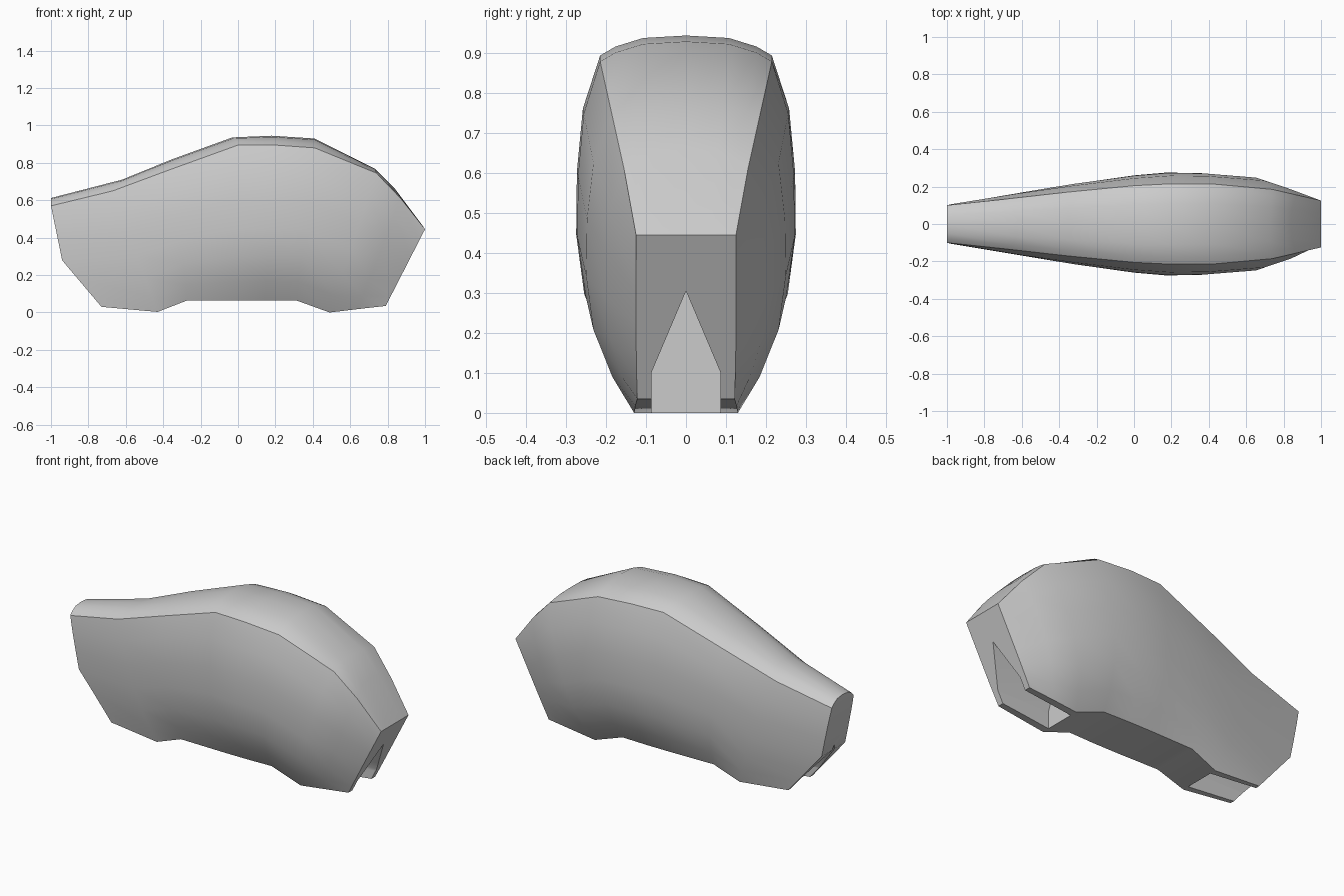
import bpy, bmesh, math

if "Cube" in bpy.data.objects:
    bpy.data.objects.remove(bpy.data.objects["Cube"])

# Stations along the body:
# bottom (x, z), shoulder crease (x, z), crown (x, z), half widths: bottom, widest, crease
STATIONS = [
    ((-.73, .03), (-1.0, .57), (-1.0, .612), (.112, .107, .10)),
    ((-.43, .003), (-.67, .65), (-.62, .71), (.125, .172, .135)),
    ((-.27, .065), (-.36, .765), (-.35, .82), (.135, .215, .17)),
    ((0.0, .065), (0.0, .895), (-.03, .936), (.14, .260, .205)),
    ((.15, .065), (.20, .895), (.18, .945), (.14, .275, .215)),
    ((.31, .065), (.41, .88), (.41, .93), (.135, .272, .215)),
    ((.49, 0.0), (.74, .745), (.73, .77), (.13, .25, .185)),
    ((.64, .018), (.87, .61), (.84, .66), (.127, .20, .155)),
    ((.79, .035), (1.0, .445), (.99, .46), (.122, .125, .125)),
]
# Side profile: height fraction and bulge weight
SIDE = [(0, 0), (.12, .45), (.28, .85), (.46, 1), (.65, .97), (.84, .72), (1, 0)]
CROWN = (.82, .5)


def lerp(a, b, t):
    return a + (b - a) * t


def half_ring(index):
    """Points from the bottom edge up to the crown for one half."""
    (bx, bz), (cx, cz), (tx, tz), (yb, ym, yc) = STATIONS[index]
    pts = []
    for t, w in SIDE:
        x = lerp(bx, cx, t)
        if index == 0:  # kneed nose outline
            x = lerp(bx, -.94, t / .46) if t <= .46 else lerp(-.94, cx, (t - .46) / .54)
        y = lerp(yb if t <= .46 else yc, ym, w)
        pts.append((x, y, lerp(bz, cz, t)))
    for u in CROWN:
        f = 1 - u ** 3
        pts.append((lerp(cx, tx, f), yc * u, lerp(cz, tz, f)))
    pts.append((tx, 0, tz))
    return pts


def finish(bm, name):
    bmesh.ops.recalc_face_normals(bm, faces=bm.faces)
    mesh = bpy.data.meshes.new(name)
    bm.to_mesh(mesh)
    bm.free()
    ob = bpy.data.objects.new(name, mesh)
    bpy.context.collection.objects.link(ob)
    return ob


# Lofted shell with flat ends and underside
bm = bmesh.new()
rings = []
for i in range(len(STATIONS)):
    half = half_ring(i)
    full = half + [(x, -y, z) for x, y, z in reversed(half[:-1])]
    rings.append([bm.verts.new(p) for p in full])
n = len(rings[0])
for a, b in zip(rings, rings[1:]):
    for j in range(n):
        k = (j + 1) % n
        bm.faces.new((a[j], a[k], b[k], b[j]))
for r in (rings[0], rings[-1]):
    for j in range(n // 2):
        quad = [r[j], r[j + 1], r[n - 2 - j], r[n - 1 - j]]
        bm.faces.new(list(dict.fromkeys(quad)))
body = finish(bm, "body_shell")


def pocket_cutter(name, x0, x1):
    """Pentagonal prism along x for an end pocket."""
    outline = [(-.087, -.1), (.087, -.1), (.087, .1), (0, .305), (-.087, .1)]
    b = bmesh.new()
    face = b.faces.new([b.verts.new((x0, y, z)) for y, z in outline])
    ext = bmesh.ops.extrude_face_region(b, geom=[face])
    bmesh.ops.translate(b, vec=(x1 - x0, 0, 0),
                        verts=[v for v in ext["geom"] if isinstance(v, bmesh.types.BMVert)])
    return finish(b, name)


# Pockets at both ends, between the feet walls
bpy.context.view_layer.objects.active = body
body.select_set(True)
for name, x0, x1 in (("rear_pocket_cutter", .49, 1.2), ("nose_pocket_cutter", -1.2, -.43)):
    cutter = pocket_cutter(name, x0, x1)
    mod = body.modifiers.new(name, "BOOLEAN")
    mod.operation = "DIFFERENCE"
    mod.solver = "EXACT"
    mod.object = cutter
    bpy.ops.object.modifier_apply(modifier=mod.name)
    bpy.data.objects.remove(cutter)

bpy.ops.object.shade_smooth_by_angle(angle=math.radians(30))
